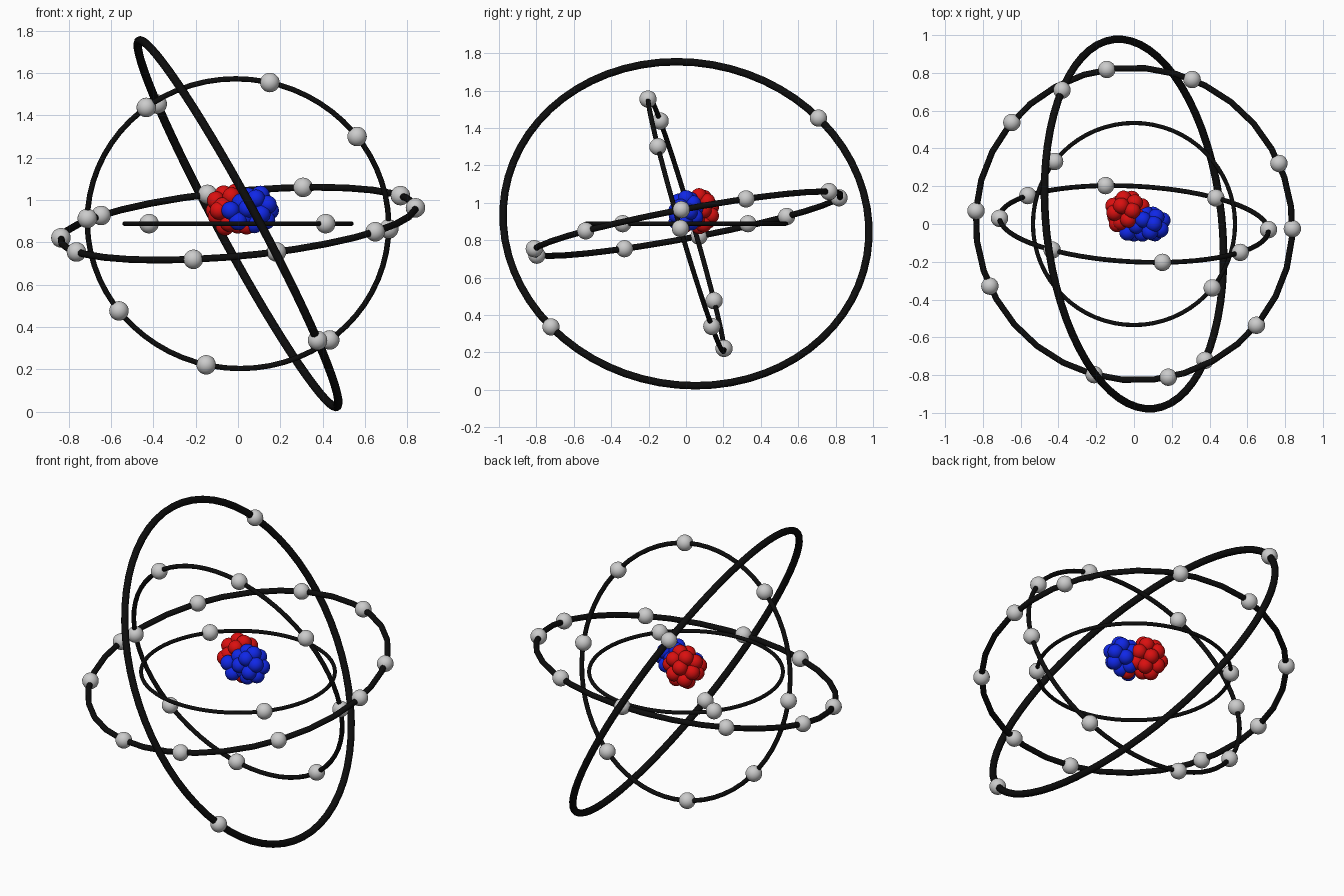
import bpy, math
from mathutils import Vector

if "Cube" in bpy.data.objects:
    bpy.data.objects.remove(bpy.data.objects["Cube"])

CENTRE = Vector((0, 0, 0.888))


def material(name, color):
    m = bpy.data.materials.new(name)
    m.diffuse_color = (*color, 1)
    m.use_nodes = True
    m.node_tree.nodes["Principled BSDF"].inputs["Base Color"].default_value = m.diffuse_color
    return m


BLACK = material("black", (0.004, 0.004, 0.004))
RED = material("red", (0.7, 0.005, 0.005))
BLUE = material("blue", (0.005, 0.02, 0.8))


def finish(name, mat=None):
    ob = bpy.context.object
    ob.name = name
    if mat:
        ob.data.materials.append(mat)
    bpy.ops.object.shade_smooth()


def ball(name, pos, r, mat=None):
    bpy.ops.mesh.primitive_uv_sphere_add(segments=24, ring_count=14, radius=r, location=pos)
    finish(name, mat)


def orbit(name, normal, radius, tube, electrons, segments=64):
    """Tilted ring, with electrons snapped onto its plane and radius."""
    n = Vector(normal).normalized()
    bpy.ops.mesh.primitive_torus_add(
        location=CENTRE, rotation=n.to_track_quat('Z', 'Y').to_euler(),
        major_radius=radius, minor_radius=tube, major_segments=segments, minor_segments=12)
    finish(name + "_orbit", BLACK)
    for p in electrons:
        v = Vector(p)
        v -= n * v.dot(n)
        ball(name + "_electron", CENTRE + v.normalized() * radius, 0.046)


def cluster(name, centre, size, count, mat, extra=()):
    """Nucleons spread evenly over an ellipsoid shell."""
    r = 0.043
    for i in range(count):
        z = 1 - 2 * (i + 0.5) / count
        a = i * math.pi * (3 - math.sqrt(5))
        w = math.sqrt(1 - z * z)
        d = (w * math.cos(a), w * math.sin(a), z)
        ball(name, [c + k * (s - r) for c, k, s in zip(centre, d, size)], r, mat)
    for p in (centre, *extra):
        ball(name, p, r, mat)


# Orbits from inner to outer, electron positions relative to the centre
orbit("inner", (0, 0, 1), 0.535, 0.011, [(-0.425, 0.335, 0), (0.41, -0.335, 0)])

half = [(0.15, -0.2, 0.665), (0.56, -0.15, 0.41), (0.71, -0.03, -0.025), (0.43, 0.137, -0.545)]
orbit("upright", (0.0526, 1, 0.293), 0.713, 0.013,
      half + [tuple(-c for c in p) for p in half])

orbit("level", (-0.095, -0.186, 1), 0.842, 0.0165,
      [(-0.145, 0.825, 0.14), (0.31, 0.77, 0.17), (0.765, 0.32, 0.132), (0.835, -0.025, 0.075),
       (0.64, -0.53, -0.035), (0.18, -0.805, -0.13), (-0.21, -0.795, -0.168),
       (-0.765, -0.33, -0.134), (-0.84, 0.07, -0.067), (-0.65, 0.54, 0.04)], 32)

orbit("outer", (1, 0.108, 0.54), 0.983, 0.02,
      [(-0.385, 0.715, 0.57), (0.375, -0.72, -0.55)])

# Nucleus
cluster("proton", (-0.035, 0.07, 0.955), (0.123, 0.112, 0.128), 18, RED,
        [(-0.09, 0.0, 0.95), (0.04, -0.01, 0.88)])
cluster("neutron", (0.08, 0.0, 0.955), (0.118, 0.1, 0.117), 16, BLUE,
        [(-0.035, -0.045, 0.95), (0.0, -0.05, 0.9)])
